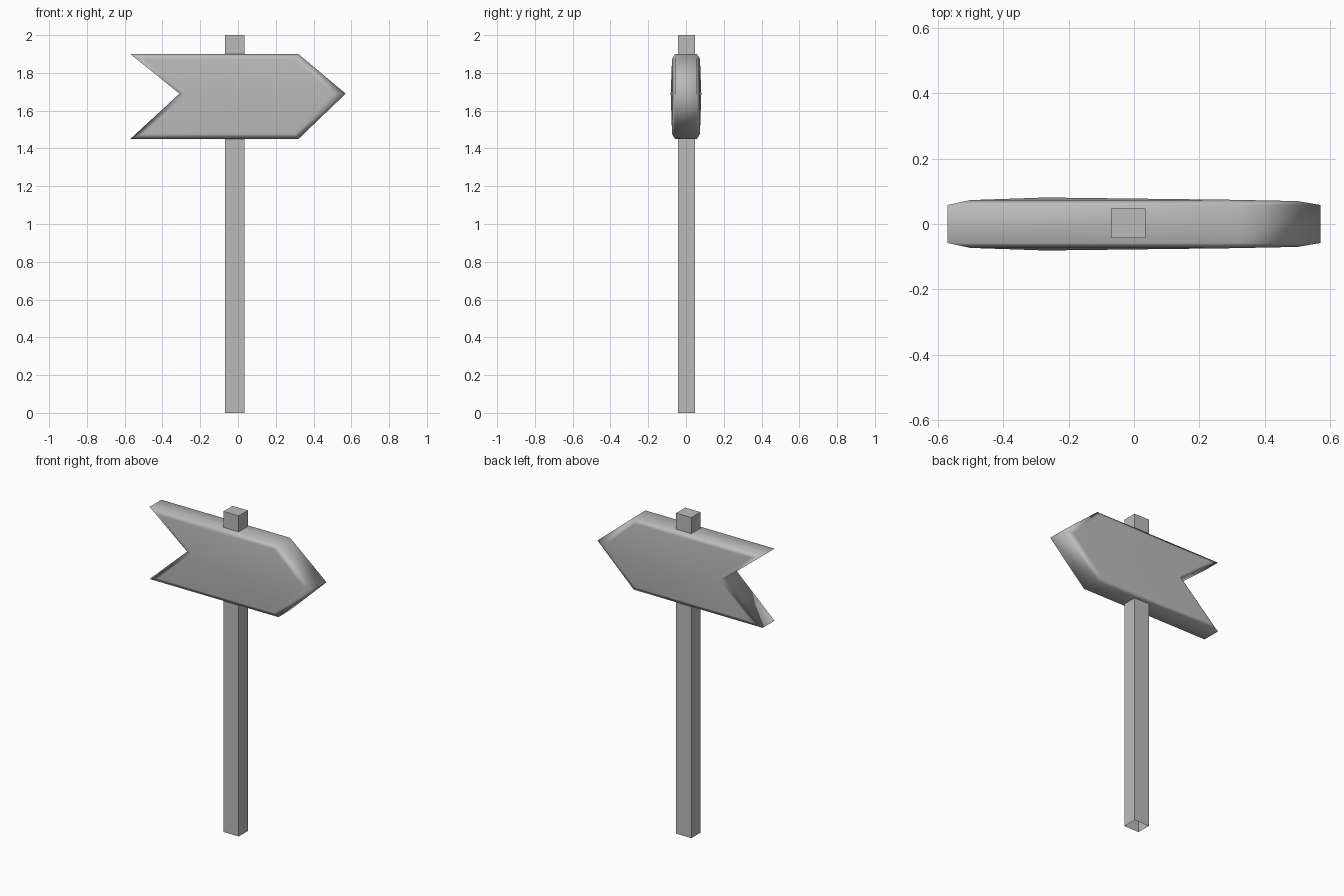
import bpy
import bmesh

cube = bpy.data.objects.get("Cube")
if cube:
    bpy.data.objects.remove(cube)

GREY = (0.5, 0.5, 0.5, 1)
grey = bpy.data.materials.new("plain_grey")
grey.use_nodes = True
grey.diffuse_color = GREY
grey.node_tree.nodes["Principled BSDF"].inputs["Base Color"].default_value = GREY


def add_object(name, bm):
    mesh = bpy.data.meshes.new(name)
    bm.to_mesh(mesh)
    bm.free()
    mesh.materials.append(grey)
    obj = bpy.data.objects.new(name, mesh)
    bpy.context.collection.objects.link(obj)
    return obj


# Square post, open at the foot
bm = bmesh.new()
bmesh.ops.create_cube(bm, size=1)
for v in bm.verts:
    v.co.x = -0.0175 + v.co.x * 0.105
    v.co.y = 0.002 + v.co.y * 0.09
    v.co.z = (v.co.z + 0.5) * 2
bm.normal_update()
foot = [f for f in bm.faces if f.normal.z < -0.9]
bmesh.ops.delete(bm, geom=foot, context='FACES_ONLY')
add_object("post", bm)

# Arrow board: rim outline (x, z) and raised face outline (x, z, depth)
rim = [(-0.57, 1.90), (0.32, 1.90), (0.57, 1.69),
       (0.32, 1.45), (-0.57, 1.45), (-0.31, 1.69)]
face = [(-0.50, 1.873, 0.073), (0.30, 1.873, 0.074), (0.50, 1.69, 0.07),
        (0.30, 1.477, 0.074), (-0.50, 1.477, 0.073), (-0.27, 1.69, 0.081)]
RIM_DEPTH = 0.058

bm = bmesh.new()
rims = []
for side in (-1, 1):
    outer = [bm.verts.new((x, side * RIM_DEPTH, z)) for x, z in rim]
    inner = [bm.verts.new((x, side * d, z)) for x, z, d in face]
    rims.append(outer)
    # bevel band around the raised face
    for i in range(6):
        j = (i + 1) % 6
        bm.faces.new((outer[i], outer[j], inner[j], inner[i]))
    # upper and lower halves of the raised face
    bm.faces.new((inner[5], inner[0], inner[1], inner[2]))
    bm.faces.new((inner[5], inner[2], inner[3], inner[4]))
front, back = rims
for i in range(6):
    j = (i + 1) % 6
    bm.faces.new((front[i], front[j], back[j], back[i]))
bmesh.ops.recalc_face_normals(bm, faces=bm.faces)

# Soft bevels, crisp outline corners
for f in bm.faces:
    f.smooth = True
for a, b in zip(front, back):
    bm.edges.get((a, b)).smooth = False
board = add_object("arrow_board", bm)
weighted = board.modifiers.new("weighted_normals", 'WEIGHTED_NORMAL')
weighted.keep_sharp = True
